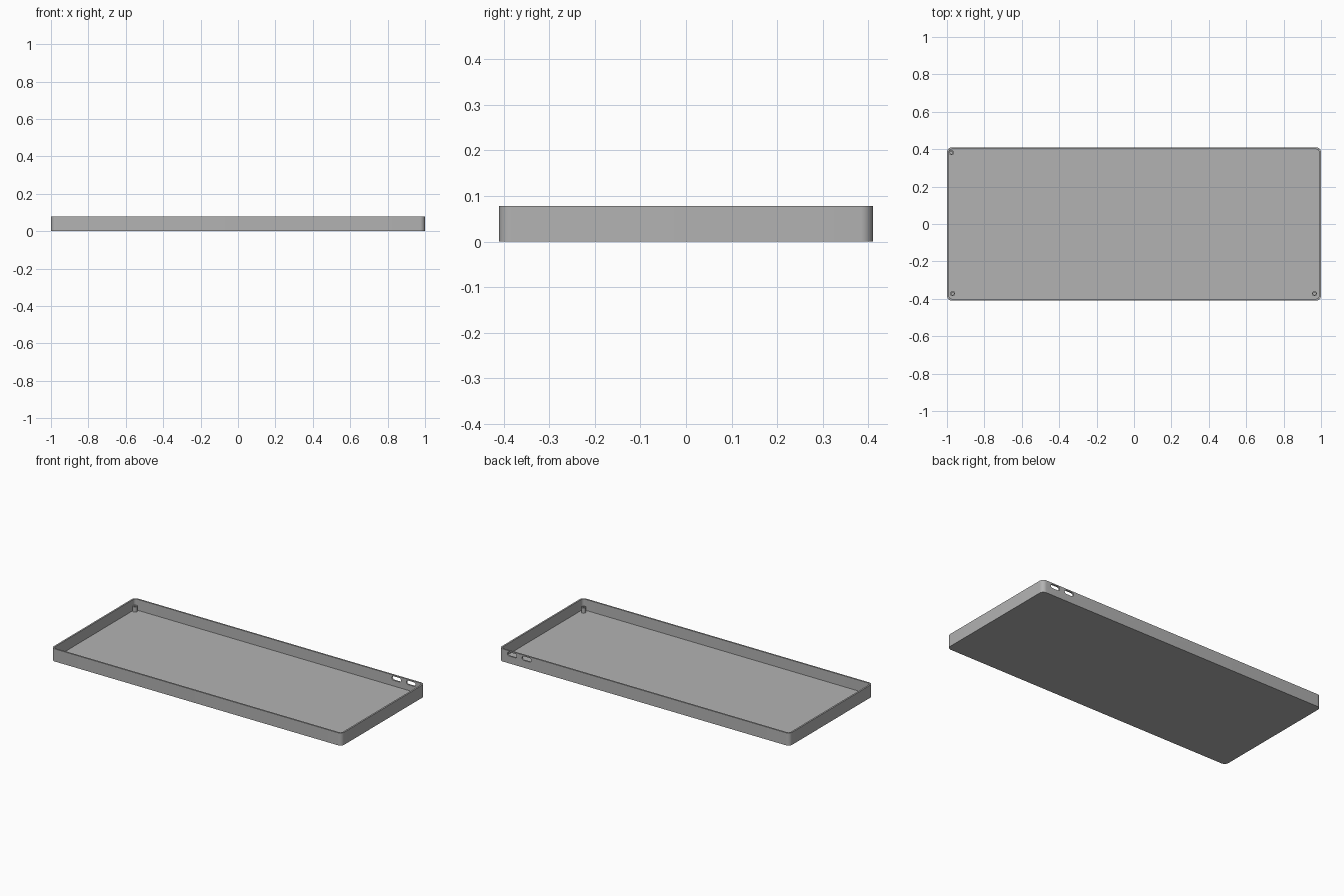
import bpy, bmesh, math

if "Cube" in bpy.data.objects:
    bpy.data.objects.remove(bpy.data.objects["Cube"])

grey = bpy.data.materials.new("plain grey")
grey.diffuse_color = (0.45, 0.45, 0.45, 1)
grey.use_nodes = True
grey.node_tree.nodes["Principled BSDF"].inputs["Base Color"].default_value = grey.diffuse_color

HX, HY, H = 1.0, 0.41, 0.078      # half length, half depth, height
WALL, FLOOR, R = 0.01, 0.01, 0.027


def rounded_rect(hx, hy, r, steps=8):
    """Outline of a rectangle with round corners, counter-clockwise."""
    pts = []
    for q, (sx, sy) in enumerate([(1, 1), (-1, 1), (-1, -1), (1, -1)]):
        for i in range(steps + 1):
            a = math.pi / 2 * (q + i / steps)
            pts.append((sx * (hx - r) + r * math.cos(a), sy * (hy - r) + r * math.sin(a)))
    return pts


def loft(name, rings):
    """Skin a list of closed rings and cap both ends."""
    bm = bmesh.new()
    loops = [[bm.verts.new(p) for p in ring] for ring in rings]
    n = len(loops[0])
    for a, b in zip(loops, loops[1:]):
        for i in range(n):
            j = (i + 1) % n
            bm.faces.new((a[i], a[j], b[j], b[i]))
    bm.faces.new(loops[0][::-1])
    bm.faces.new(loops[-1])
    bmesh.ops.recalc_face_normals(bm, faces=bm.faces)
    mesh = bpy.data.meshes.new(name)
    bm.to_mesh(mesh)
    bm.free()
    ob = bpy.data.objects.new(name, mesh)
    bpy.context.collection.objects.link(ob)
    mesh.materials.append(grey)
    return ob


def smooth(ob):
    bpy.ops.object.select_all(action='DESELECT')
    ob.select_set(True)
    bpy.context.view_layer.objects.active = ob
    bpy.ops.object.shade_smooth_by_angle(angle=math.radians(30))


# Open tray: outside wall, rim, inside wall, floor
outer = rounded_rect(HX, HY, R)
inner = rounded_rect(HX - WALL, HY - WALL, R - WALL)
tray = loft("tray", [[(x, y, z) for x, y in ring] for ring, z in
                     [(outer, 0), (outer, H), (inner, H), (inner, FLOOR)]])

# Two rounded slots through the back wall
for i, cx in enumerate((0.81, 0.91)):
    slot = rounded_rect(0.032, 0.0125, 0.012, 6)
    cutter = loft(f"slot_cutter_{i + 1}",
                  [[(cx + x, y, 0.058 + z) for x, z in slot] for y in (HY - 0.03, HY + 0.03)])
    cutter.hide_render = True
    cutter.hide_set(True)
    cut = tray.modifiers.new(f"slot_{i + 1}", 'BOOLEAN')
    cut.operation = 'DIFFERENCE'
    cut.solver = 'EXACT'
    cut.object = cutter
smooth(tray)

# Hollow mounting posts in three corners
for i, (px, py) in enumerate([(-0.976, 0.382), (-0.97, -0.372), (0.965, -0.372)]):
    rings = []
    for r, z in [(0.0135, FLOOR - 0.002), (0.0135, 0.042), (0.007, 0.042), (0.007, FLOOR + 0.001)]:
        rings.append([(px + r * math.cos(a * math.pi / 12), py + r * math.sin(a * math.pi / 12), z)
                      for a in range(24)])
    smooth(loft(f"mounting_post_{i + 1}", rings))
